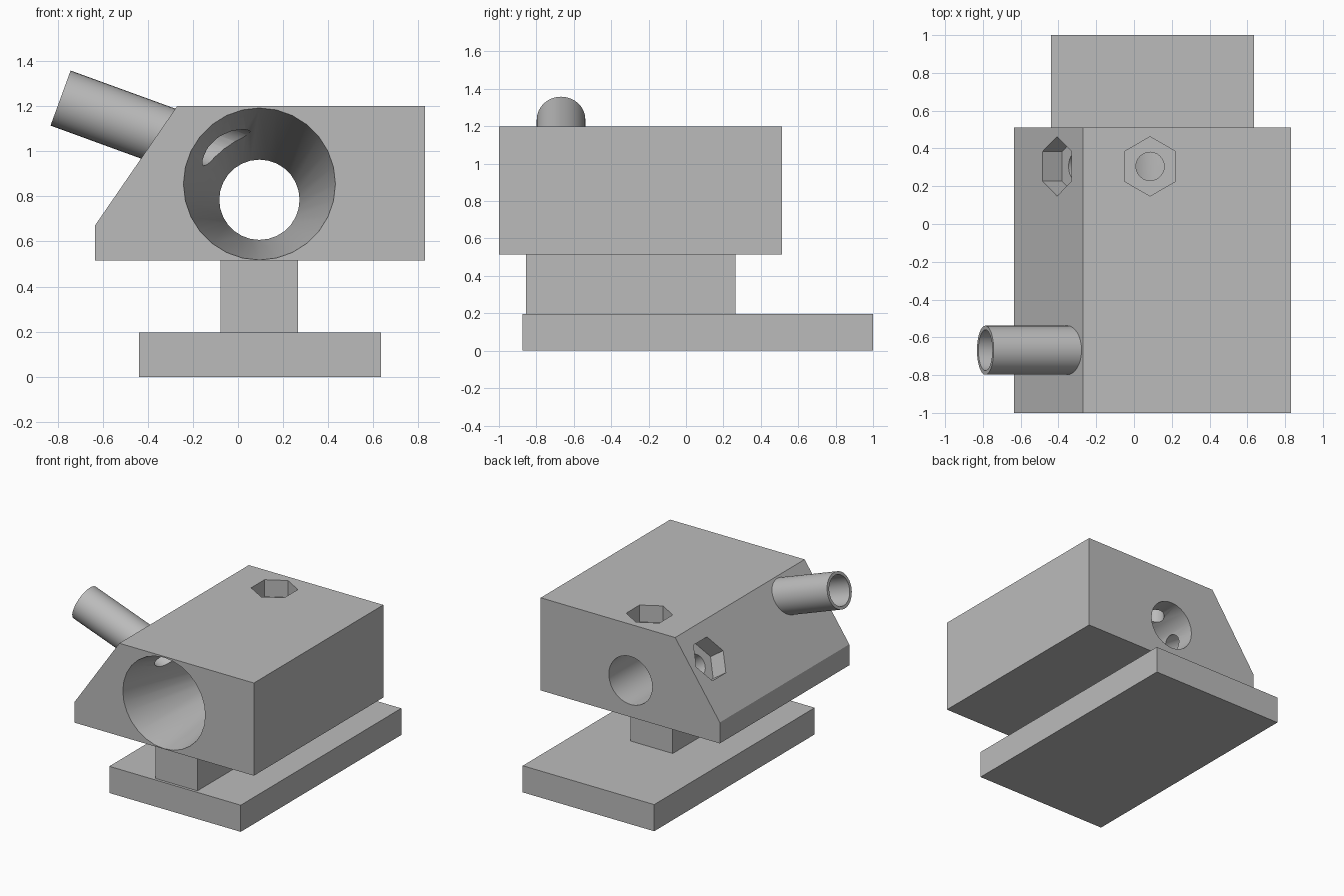
import bpy, bmesh, math
from mathutils import Vector

cube = bpy.data.objects.get("Cube")
if cube:
    bpy.data.objects.remove(cube, do_unlink=True)

grey = bpy.data.materials.new("plain_grey")
grey.use_nodes = True
grey.diffuse_color = (0.5, 0.5, 0.5, 1)
grey.node_tree.nodes["Principled BSDF"].inputs["Base Color"].default_value = (0.5, 0.5, 0.5, 1)


def loft(name, rings, closed=False):
    """Skin a list of point rings; closed joins last ring to first, otherwise cap."""
    bm = bmesh.new()
    loops = [[bm.verts.new(p) for p in ring] for ring in rings]
    pairs = list(zip(loops, loops[1:]))
    if closed:
        pairs.append((loops[-1], loops[0]))
    else:
        bm.faces.new(loops[0])
        bm.faces.new(loops[-1])
    n = len(loops[0])
    for a, b in pairs:
        for i in range(n):
            j = (i + 1) % n
            bm.faces.new((a[i], a[j], b[j], b[i]))
    bmesh.ops.recalc_face_normals(bm, faces=bm.faces)
    mesh = bpy.data.meshes.new(name)
    bm.to_mesh(mesh)
    bm.free()
    mesh.materials.append(grey)
    obj = bpy.data.objects.new(name, mesh)
    bpy.context.collection.objects.link(obj)
    return obj


def ring(center, axis, r, n):
    axis = Vector(axis).normalized()
    u = Vector((1, 0, 0)) if abs(axis.y) > 0.9 else Vector((0, 1, 0))
    v = axis.cross(u)
    angles = [math.tau * i / n for i in range(n)]
    return [Vector(center) + r * (u * math.cos(a) + v * math.sin(a)) for a in angles]


def rod(name, start, axis, s0, s1, r, n):
    start, axis = Vector(start), Vector(axis).normalized()
    return loft(name, [ring(start + axis * s, axis, r, n) for s in (s0, s1)])


def prism(name, profile, y0, y1):
    return loft(name, [[(x, y, z) for x, z in profile] for y in (y0, y1)])


def box(name, x0, x1, y0, y1, z0, z1):
    return prism(name, [(x0, z0), (x1, z0), (x1, z1), (x0, z1)], y0, y1)


def smooth(obj):
    bpy.ops.object.select_all(action='DESELECT')
    obj.select_set(True)
    bpy.context.view_layer.objects.active = obj
    bpy.ops.object.shade_smooth_by_angle(angle=math.radians(30))


# Foot plate and neck
box("base_plate", -0.44, 0.635, -0.875, 1.0, 0, 0.197)
box("neck", -0.077, 0.267, -0.855, 0.265, 0.197, 0.515)

# Main block with one sloping side
body = prism("body", [(-0.635, 0.515), (0.83, 0.515), (0.83, 1.2),
                      (-0.27, 1.2), (-0.635, 0.67)], -1.0, 0.512)

# Funnel-shaped main bore, straight towards the back
bore = [(-1.05, 0.855, 0.337), (-1.0, 0.855, 0.337), (-0.2, 0.785, 0.178), (0.6, 0.785, 0.178)]
cutters = [loft("bore_cutter", [ring((0.095, y, z), (0, 1, 0), r, 28) for y, z, r in bore])]

# Side tube seat and its port into the funnel
tube_start = Vector((-0.787, -0.668, 1.236))
tube_axis = Vector((0.94, 0, -0.342)).normalized()
tube_len = 0.62
cutters.append(rod("tube_seat_cutter", tube_start, tube_axis, 0.2, tube_len, 0.12, 32))
port_start = tube_start + Vector((0.342, 0, 0.94)) * 0.043
cutters.append(rod("port_cutter", port_start, tube_axis, tube_len - 0.03, 0.84, 0.108, 32))

# Nut pockets with screw holes, on the top and on the slope
for label, point, axis, reach in (("top", (0.085, 0.305, 1.2), (0, 0, -1), 0.36),
                                  ("slope", (-0.407, 0.305, 1.0), (0.824, 0, -0.567), 0.49)):
    cutters.append(rod(label + "_nut_cutter", point, axis, -0.1, 0.125, 0.157, 6))
    cutters.append(rod(label + "_screw_cutter", point, axis, 0.1, reach, 0.075, 24))

bpy.context.view_layer.objects.active = body
for cutter in cutters:
    cutter.hide_render = True
    mod = body.modifiers.new("cut", 'BOOLEAN')
    mod.operation = 'DIFFERENCE'
    mod.solver = 'EXACT'
    mod.object = cutter
    bpy.ops.object.modifier_apply(modifier=mod.name)
    bpy.data.objects.remove(cutter, do_unlink=True)
smooth(body)

# Hollow side tube
ends = [(0, 0.13), (tube_len, 0.13), (tube_len, 0.108), (0, 0.108)]
tube = loft("side_tube", [ring(tube_start + tube_axis * s, tube_axis, r, 32) for s, r in ends], closed=True)
smooth(tube)
